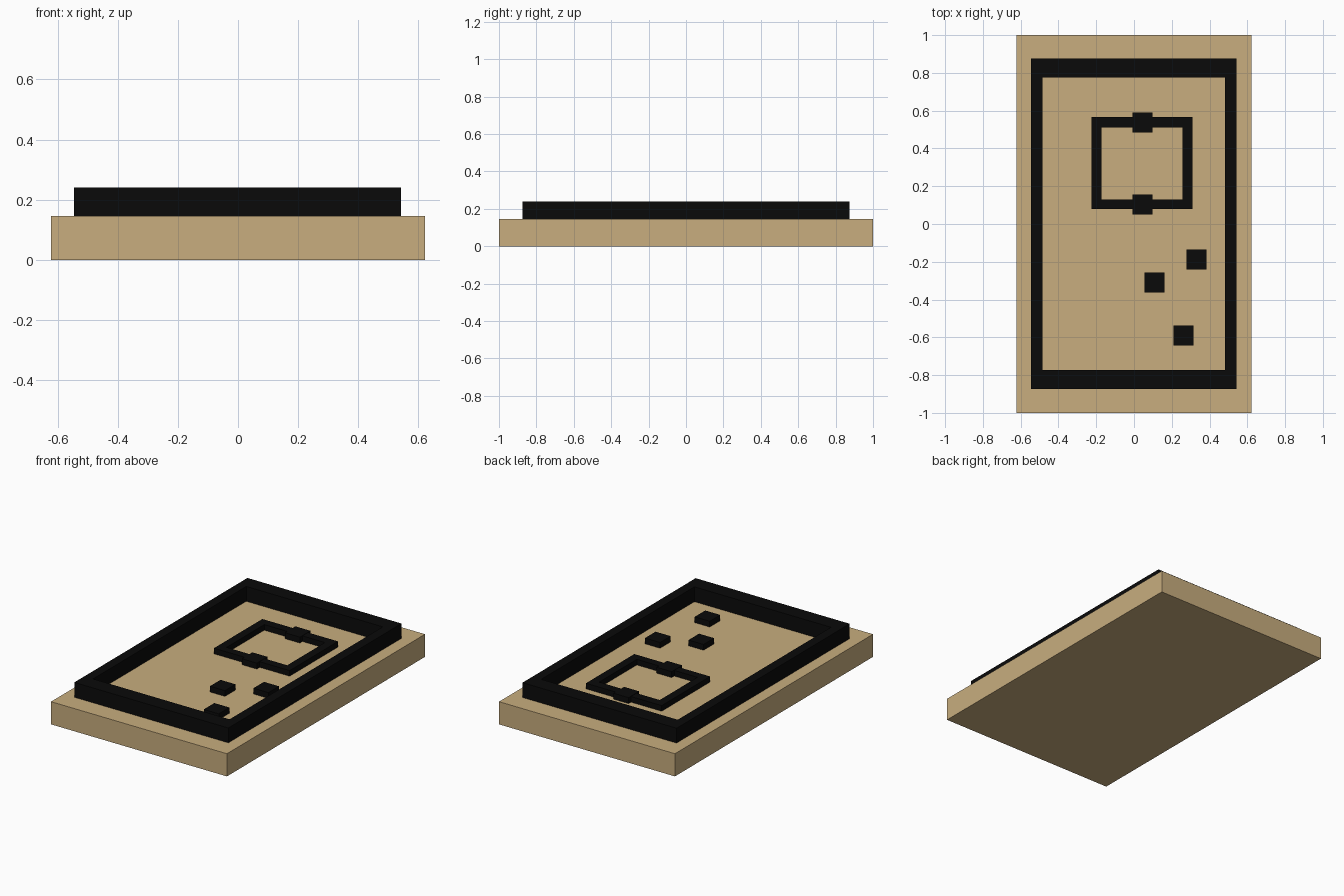
import bpy, bmesh

if "Cube" in bpy.data.objects:
    bpy.data.objects.remove(bpy.data.objects["Cube"])

BASE_TOP = 0.145


def material(name, rgb):
    m = bpy.data.materials.new(name)
    m.diffuse_color = (*rgb, 1)
    m.use_nodes = True
    m.node_tree.nodes["Principled BSDF"].inputs["Base Color"].default_value = m.diffuse_color
    return m


tan = material("tan", (0.58, 0.42, 0.21))
black = material("black", (0.003, 0.003, 0.003))


def finish(name, bm, mat):
    bmesh.ops.recalc_face_normals(bm, faces=bm.faces)
    mesh = bpy.data.meshes.new(name)
    bm.to_mesh(mesh)
    bm.free()
    mesh.materials.append(mat)
    obj = bpy.data.objects.new(name, mesh)
    bpy.context.collection.objects.link(obj)
    return obj


def corners(x0, x1, y0, y1):
    return [(x0, y0), (x1, y0), (x1, y1), (x0, y1)]


def extrude_up(bm, faces, z1, z0):
    geom = bmesh.ops.extrude_face_region(bm, geom=faces, use_keep_orig=True)["geom"]
    verts = [v for v in geom if isinstance(v, bmesh.types.BMVert)]
    bmesh.ops.translate(bm, verts=verts, vec=(0, 0, z1 - z0))


def slab(name, rect, z0, z1, mat):
    bm = bmesh.new()
    face = bm.faces.new([bm.verts.new((x, y, z0)) for x, y in corners(*rect)])
    extrude_up(bm, [face], z1, z0)
    return finish(name, bm, mat)


def ring(name, outer, inner, z0, z1, mat):
    bm = bmesh.new()
    o = [bm.verts.new((x, y, z0)) for x, y in corners(*outer)]
    i = [bm.verts.new((x, y, z0)) for x, y in corners(*inner)]
    faces = [bm.faces.new((o[k], o[(k + 1) % 4], i[(k + 1) % 4], i[k])) for k in range(4)]
    extrude_up(bm, faces, z1, z0)
    return finish(name, bm, mat)


def block(name, x, y, h):
    s = 0.053
    return slab(name, (x - s, x + s, y - s, y + s), BASE_TOP, BASE_TOP + h, black)


# Base board
slab("base_board", (-0.622, 0.622, -1, 1), 0, BASE_TOP, tan)

# Tall border wall
ring("border_wall", (-0.546, 0.543, -0.873, 0.875), (-0.485, 0.481, -0.772, 0.776),
     BASE_TOP, 0.24, black)

# Low inner enclosure with a wider block on two sides
ring("inner_wall", (-0.225, 0.31, 0.079, 0.567), (-0.172, 0.257, 0.13, 0.511),
     BASE_TOP, BASE_TOP + 0.036, black)
for label, y in (("back", 0.538), ("front", 0.103)):
    block(label + "_gate_block", 0.045, y, 0.038)

# Loose obstacles
for n, (x, y) in enumerate([(0.331, -0.188), (0.109, -0.31), (0.262, -0.591)]):
    block(f"obstacle_{n + 1}", x, y, 0.037)
